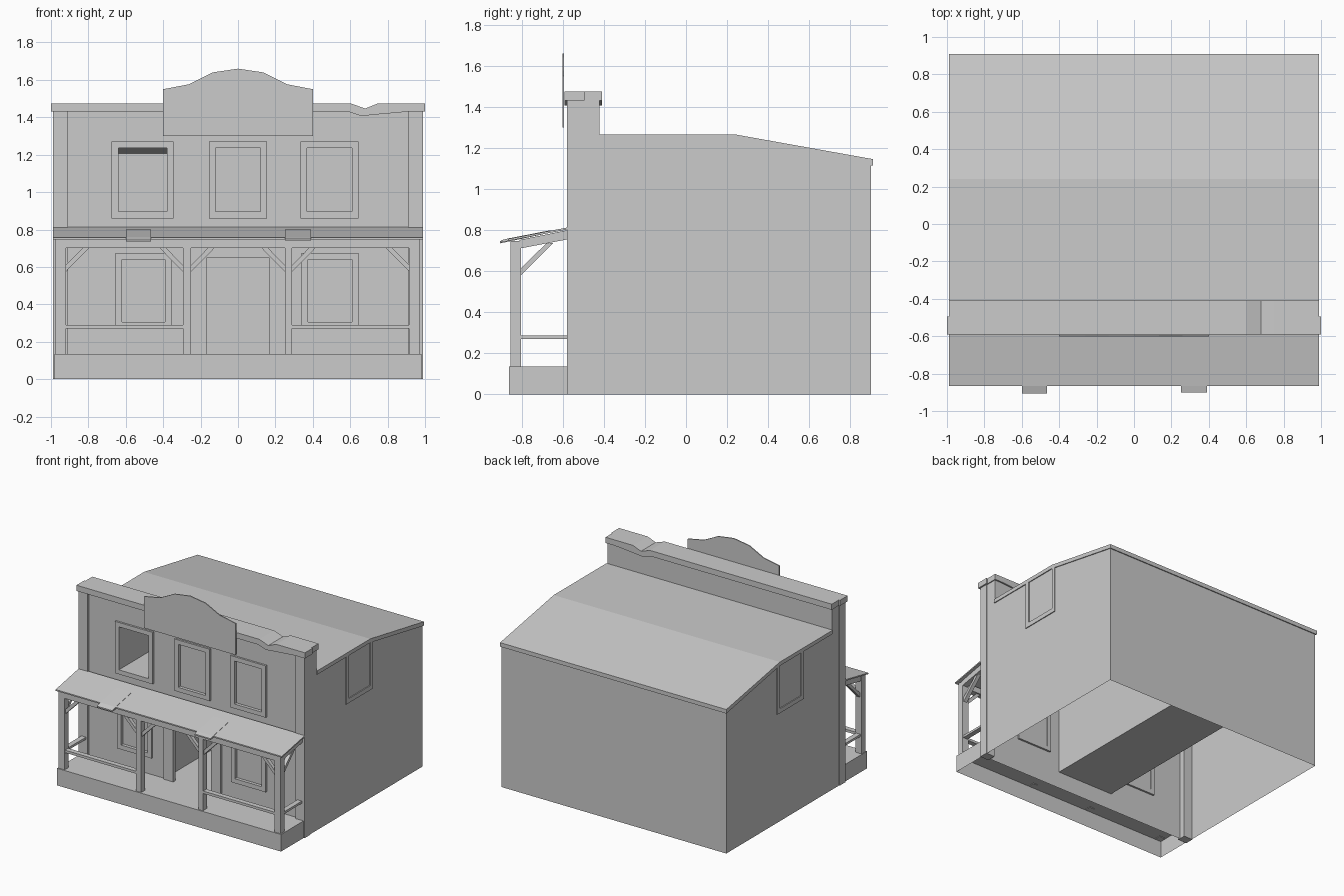
import bpy, bmesh
from mathutils import Vector

if "Cube" in bpy.data.objects:
    bpy.data.objects.remove(bpy.data.objects["Cube"])


def mesh(name, verts, faces):
    me = bpy.data.meshes.new(name)
    me.from_pydata(verts, [], faces)
    bm = bmesh.new()
    bm.from_mesh(me)
    bmesh.ops.remove_doubles(bm, verts=bm.verts, dist=1e-5)
    bmesh.ops.recalc_face_normals(bm, faces=bm.faces)
    bm.to_mesh(me)
    bm.free()
    ob = bpy.data.objects.new(name, me)
    bpy.context.collection.objects.link(ob)
    return ob


def prism(name, pts, axis, a, b):
    """Extrude a profile along x (points are y,z) or along y (points are x,z)."""
    put = (lambda p, t: (t, p[0], p[1])) if axis == 'x' else (lambda p, t: (p[0], t, p[1]))
    n = len(pts)
    faces = [tuple(range(n)), tuple(range(n, 2 * n))]
    faces += [(i, (i + 1) % n, n + (i + 1) % n, n + i) for i in range(n)]
    return mesh(name, [put(p, a) for p in pts] + [put(p, b) for p in pts], faces)


def box(name, x0, x1, y0, y1, z0, z1):
    return prism(name, [(x0, z0), (x1, z0), (x1, z1), (x0, z1)], 'y', y0, y1)


def open_box(name, x0, x1, y0, y1, z0, z1, skip):
    """Thin-walled box with the named sides left out."""
    v = [(x, y, z) for x in (x0, x1) for y in (y0, y1) for z in (z0, z1)]
    sides = {'left': (0, 1, 3, 2), 'right': (4, 6, 7, 5), 'front': (0, 4, 5, 1),
             'back': (2, 3, 7, 6), 'bottom': (0, 2, 6, 4), 'top': (1, 5, 7, 3)}
    return mesh(name, v, [f for k, f in sides.items() if k not in skip])


def frame(name, outer, inner, to3d):
    """Rectangular casing; to3d maps (u, v, depth 0/1) to space."""
    def ring(r, d):
        return [to3d(u, v, d) for u, v in ((r[0], r[2]), (r[1], r[2]), (r[1], r[3]), (r[0], r[3]))]
    v = ring(outer, 0) + ring(outer, 1) + ring(inner, 1) + ring(inner, 0)
    f = []
    for k in range(4):
        for i in range(4):
            j, m = (i + 1) % 4, (k + 1) % 4
            f.append((4 * k + i, 4 * k + j, 4 * m + j, 4 * m + i))
    return mesh(name, v, f)


WALL, DECK = -0.56, 0.135

# Openings in the front: x0, x1, z0, z1
windows = [(-.64, -.38, .895, 1.235), (-.12, .12, .895, 1.235), (.37, .61, .895, 1.235),
           (-.62, -.39, .305, .64), (.375, .61, .305, .64)]
door = (-.165, .165, DECK, .65)
holes = windows + [door]

# Front wall sheet with openings left out
xs = sorted({-.985, .985} | {h[i] for h in holes for i in (0, 1)})
zs = sorted({0, 1.43} | {h[i] for h in holes for i in (2, 3)})
verts, faces = [], []
for x0, x1 in zip(xs, xs[1:]):
    for z0, z1 in zip(zs, zs[1:]):
        cx, cz = (x0 + x1) / 2, (z0 + z1) / 2
        if any(h[0] < cx < h[1] and h[2] < cz < h[3] for h in holes):
            continue
        n = len(verts)
        verts += [(x0, WALL, z0), (x1, WALL, z0), (x1, WALL, z1), (x0, WALL, z1)]
        faces.append((n, n + 1, n + 2, n + 3))
mesh("front_wall", verts, faces)

# Front window casings and panes; the upper left one has no pane
for i, (x0, x1, z0, z1) in enumerate(windows):
    w = .035
    frame(f"front_window_frame_{i}", (x0 - w, x1 + w, z0 - w, z1 + w), (x0, x1, z0, z1),
          lambda u, v, d: (u, -.545 - .03 * d, v))
    if i:
        mesh(f"front_window_pane_{i}", [(x0, -.55, z0), (x1, -.55, z0), (x1, -.55, z1), (x0, -.55, z1)],
             [(0, 1, 2, 3)])
open_box("upper_room", -.64, -.38, WALL, .4, .895, 1.235, ['front'])

# Doorway casing and the hall behind it
frame("door_frame", (-.25, .25, DECK, .70), door, lambda u, v, d: (u, -.545 - .03 * d, v))
open_box("hall", -.25, .25, WALL, .89, DECK, .70, ['front'])

# Side and back walls, parapet back
side = [(WALL, 0), (.90, 0), (.90, 1.12), (.24, 1.24), (-.42, 1.24), (-.42, 1.43), (WALL, 1.43)]
for s, tag in ((-1, "left"), (1, "right")):
    mesh(f"{tag}_wall", [(s * .983, y, z) for y, z in side], [tuple(range(7))])
    # Side window
    frame(f"{tag}_window_frame", (-.06, .27, .86, 1.237), (-.025, .24, .895, 1.235),
          lambda u, v, d: (s * (.98 + .01 * d), u, v))
    # Corner pilaster
    box(f"{tag}_pilaster", *sorted((s * .91, s * .988)), -.58, -.51, 0, 1.43)
mesh("back_wall", [(-.983, .9, 0), (.983, .9, 0), (.983, .9, 1.12), (-.983, .9, 1.12)], [(0, 1, 2, 3)])
mesh("parapet_back", [(-.983, -.42, 1.24), (.983, -.42, 1.24), (.983, -.42, 1.43), (-.983, -.42, 1.43)],
     [(0, 1, 2, 3)])

# Main roof
prism("main_roof", [(-.42, 1.235), (.24, 1.235), (.91, 1.113), (.91, 1.145), (.24, 1.265), (-.42, 1.265)],
      'x', -.99, .99)

# Parapet cap with a broken dip near the right end
cap = [(-1, 1.43), (.59, 1.43), (.66, 1.407), (.75, 1.416), (.91, 1.43), (1, 1.43), (1, 1.475),
       (.75, 1.475), (.68, 1.447), (.60, 1.475), (-1, 1.475)]
prism("parapet_cap_front", cap, 'y', -.592, -.495)
prism("parapet_cap_back", [(max(-.99, min(.99, x)), z) for x, z in cap], 'y', -.495, -.408)

# Blank sign board with an arched top
half = [(.40, 1.30), (.40, 1.55), (.26, 1.577), (.135, 1.64)]
prism("sign_board", half + [(0, 1.66)] + [(-x, z) for x, z in reversed(half)], 'y', -.601, -.593)

# Porch deck, open below
open_box("porch_deck", -.98, .98, -.862, WALL, 0, DECK, ['bottom', 'back'])

# Porch posts and beams
posts = [(-.975, -.92), (-.295, -.25), (.25, .29), (.915, .97)]
for i, (a, b) in enumerate(posts):
    box(f"porch_post_{i}", a, b, -.853, -.803, DECK - .005, .74)
box("porch_front_beam", -.975, .97, -.853, -.803, .70, .747)
for s, tag in ((-1, "left"), (1, "right")):
    prism(f"{tag}_porch_beam", [(-.81, .71), (-.575, .755), (-.575, .80), (-.81, .752)], 'x', s * .925, s * .97)
    prism(f"{tag}_side_brace", [(-.803, .58), (-.803, .615), (-.68, .735), (-.645, .738)],
          'x', s * .93, s * .96)
    box(f"{tag}_side_rail", *sorted((s * .925, s * .965)), -.805, WALL, .27, .288)

# Diagonal braces in the front bays
for i, (x, d) in enumerate([(-.92, 1), (-.295, -1), (-.25, 1), (.25, -1), (.29, 1), (.915, -1)]):
    prism(f"front_brace_{i}", [(x, .575), (x, .61), (x + d * .09, .702), (x + d * .125, .702)],
          'y', -.842, -.814)

# Front rails in the outer bays
for i, (a, b) in enumerate([(-.92, -.295), (.29, .915)]):
    box(f"front_rail_{i}", a, b, -.85, -.81, .27, .29)

# Porch roof sheet and its two overhanging loose boards
prism("porch_roof", [(-.866, .747), (-.575, .803), (-.575, .813), (-.866, .757)], 'x', -.99, .99)
for i, (a, b, y, z) in enumerate([(-.60, -.465, -.906, .735), (.25, .39, -.90, .74)]):
    prism(f"loose_roof_board_{i}", [(y, z), (-.66, .787), (-.66, .799), (-.866, .759), (y, z + .01)], 'x', a, b)
